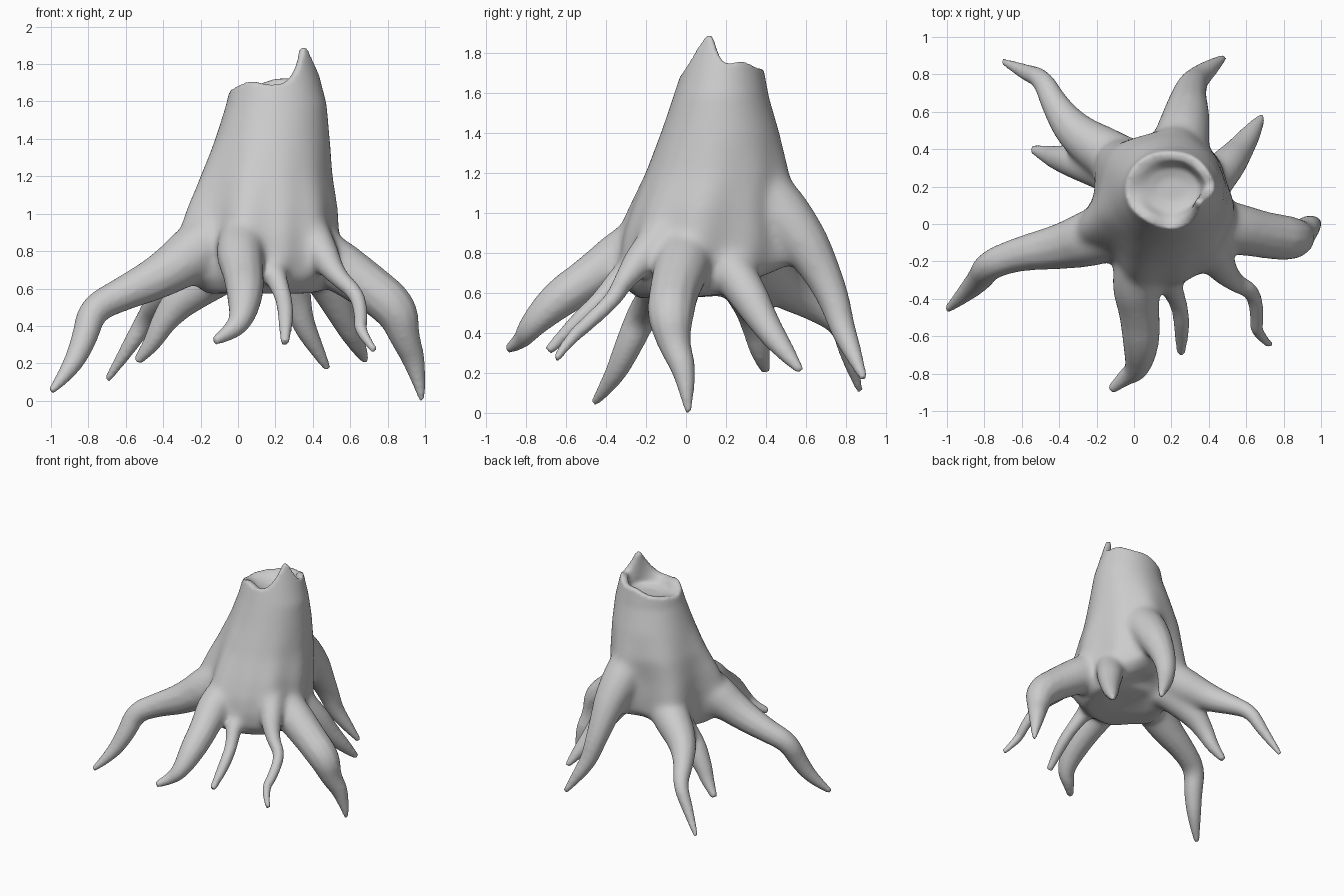
import bpy
import bmesh
import math

cube = bpy.data.objects.get("Cube")
if cube:
    bpy.data.objects.remove(cube, do_unlink=True)

# One plain bark colour
bark = bpy.data.materials.new("grey_bark")
bark.use_nodes = True
GREY = (0.6, 0.6, 0.6, 1.0)
bark.diffuse_color = GREY
bark.node_tree.nodes["Principled BSDF"].inputs["Base Color"].default_value = GREY

parts = []


def add_object(name, data):
    obj = bpy.data.objects.new(name, data)
    bpy.context.scene.collection.objects.link(obj)
    parts.append(obj)
    return obj


def root(name, *points):
    """Tapering root; each point is x, y, z, radius."""
    curve = bpy.data.curves.new(name, "CURVE")
    curve.dimensions = "3D"
    curve.bevel_depth = 1.0
    curve.bevel_resolution = 4
    curve.use_fill_caps = True
    spline = curve.splines.new("NURBS")
    spline.points.add(len(points) - 1)
    for p, (x, y, z, r) in zip(spline.points, points):
        p.co = (x, y, z, 1)
        p.radius = r
    spline.order_u = 3
    spline.use_endpoint_u = True
    spline.resolution_u = 6
    return add_object(name, curve)


def bump(angle, centre, width):
    """Smooth bump on a circle, angles in degrees."""
    d = (angle - centre + 180) % 360 - 180
    return math.exp(-(d / width) ** 2)


def rim_height(angle):
    return (1.68 + 0.12 * bump(angle, -44, 28) + 0.13 * bump(angle, -24, 20)
            + 0.08 * bump(angle, 30, 38) + 0.04 * bump(angle, 90, 25)
            + 0.03 * bump(angle, 235, 25) - 0.02 * bump(angle, 180, 25))


def flare(angle):
    """Buttress strength in the direction of each root."""
    return (1.25 * bump(angle, 198, 17) + 0.4 * bump(angle, 354, 18)
            + 0.75 * bump(angle, 250, 18) + 0.3 * bump(angle, 285, 12)
            + 0.45 * bump(angle, 315, 16) + 0.35 * bump(angle, 40, 16)
            + 1.1 * bump(angle, 75, 17) + 0.8 * bump(angle, 138, 22))


# Trunk: stacked ovals flaring into buttresses, underside arched up at the back,
# with a ragged rim and a shallow hollow on top
SEGMENTS = 72
bm = bmesh.new()
rings = []


def add_ring(cx, cy, rx, ry, height, spread=0.0, lean=0.0):
    ring = []
    for i in range(SEGMENTS):
        deg = 360 * i / SEGMENTS
        a = math.radians(deg)
        z = height(deg)
        s = 1 - lean * max(0, z - 1.68) + spread * flare(deg)
        ring.append(bm.verts.new((cx + rx * s * math.cos(a), cy + ry * s * math.sin(a), z)))
    rings.append(ring)


for cx, cy, rx, ry, spread, z, lift in (
        (0.14, 0.08, 0.2, 0.2, 0.0, 0.58, 0.1), (0.14, 0.08, 0.29, 0.31, 0.1, 0.57, 0.13),
        (0.15, 0.08, 0.33, 0.37, 0.3, 0.66, 0.1), (0.15, 0.08, 0.345, 0.375, 0.35, 0.78, 0.06),
        (0.15, 0.09, 0.35, 0.37, 0.32, 0.9, 0), (0.155, 0.11, 0.35, 0.355, 0.23, 1.03, 0),
        (0.16, 0.15, 0.335, 0.34, 0.1, 1.2, 0), (0.185, 0.17, 0.305, 0.295, 0.02, 1.4, 0),
        (0.205, 0.175, 0.27, 0.24, 0, 1.58, 0)):
    add_ring(cx, cy, rx, ry, lambda d: z + lift * bump(d, 85, 50), spread)
add_ring(0.205, 0.185, 0.25, 0.215, rim_height, lean=1.3)
add_ring(0.205, 0.185, 0.195, 0.165, lambda d: rim_height(d) - 0.01, lean=1.3)
add_ring(0.205, 0.185, 0.15, 0.12, lambda d: 1.64)
add_ring(0.205, 0.185, 0.08, 0.06, lambda d: 1.62)
for low, high in zip(rings, rings[1:]):
    for i in range(SEGMENTS):
        j = (i + 1) % SEGMENTS
        bm.faces.new((low[i], low[j], high[j], high[i]))
bm.faces.new(reversed(rings[0]))
bm.faces.new(rings[-1])
trunk_mesh = bpy.data.meshes.new("stump")
bm.to_mesh(trunk_mesh)
bm.free()
trunk = add_object("stump_with_roots", trunk_mesh)

# Thick side roots
root("right_root", (0.06, 0.02, 1.0, 0.14), (-0.18, -0.06, 0.83, 0.17),
     (-0.38, -0.12, 0.68, 0.125), (-0.62, -0.16, 0.57, 0.09), (-0.78, -0.22, 0.49, 0.08),
     (-0.82, -0.29, 0.33, 0.07), (-0.9, -0.37, 0.16, 0.05), (-1.0, -0.46, 0.05, 0.02))
root("left_root", (0.25, 0.03, 0.9, 0.14), (0.48, -0.01, 0.76, 0.15),
     (0.7, -0.06, 0.61, 0.125), (0.85, -0.08, 0.49, 0.12), (0.89, -0.06, 0.34, 0.08),
     (0.95, 0.0, 0.2, 0.06), (0.985, 0.01, 0.0, 0.016))

# Front roots
root("front_root", (0.06, -0.06, 0.95, 0.13), (0.0, -0.28, 0.82, 0.14),
     (0.03, -0.47, 0.68, 0.11), (0.04, -0.64, 0.57, 0.1), (0.02, -0.78, 0.43, 0.065),
     (-0.05, -0.82, 0.36, 0.045), (-0.125, -0.89, 0.32, 0.025))
root("front_thin_root", (0.16, -0.1, 0.82, 0.09), (0.18, -0.3, 0.71, 0.075),
     (0.24, -0.42, 0.57, 0.05), (0.26, -0.55, 0.45, 0.045), (0.25, -0.69, 0.31, 0.025))
root("front_left_root", (0.36, -0.04, 0.98, 0.1), (0.44, -0.2, 0.8, 0.1),
     (0.53, -0.31, 0.66, 0.055), (0.64, -0.36, 0.57, 0.042), (0.66, -0.5, 0.44, 0.038),
     (0.65, -0.58, 0.37, 0.033), (0.73, -0.65, 0.27, 0.02))

# Back roots
root("back_left_root", (0.34, 0.14, 0.84, 0.12), (0.48, 0.29, 0.63, 0.11),
     (0.56, 0.39, 0.45, 0.08), (0.63, 0.49, 0.31, 0.055), (0.685, 0.575, 0.21, 0.02))
root("back_root", (0.22, 0.27, 1.24, 0.14), (0.25, 0.43, 1.05, 0.16),
     (0.28, 0.58, 0.87, 0.13), (0.29, 0.67, 0.72, 0.1), (0.31, 0.74, 0.57, 0.08),
     (0.34, 0.78, 0.43, 0.065), (0.4, 0.83, 0.31, 0.05), (0.48, 0.89, 0.17, 0.02))
root("back_right_root", (0.1, 0.22, 0.88, 0.16), (-0.12, 0.36, 0.74, 0.15),
     (-0.31, 0.48, 0.63, 0.11), (-0.42, 0.63, 0.54, 0.075), (-0.49, 0.78, 0.44, 0.055),
     (-0.58, 0.81, 0.29, 0.045), (-0.7, 0.87, 0.11, 0.018))
root("back_right_short_root", (-0.05, 0.25, 0.7, 0.12), (-0.28, 0.33, 0.57, 0.11),
     (-0.4, 0.35, 0.42, 0.07), (-0.46, 0.37, 0.3, 0.05), (-0.54, 0.4, 0.21, 0.025))

# Fuse everything into one skin
bpy.ops.object.select_all(action="DESELECT")
for obj in parts:
    obj.select_set(True)
bpy.context.view_layer.objects.active = trunk
bpy.ops.object.convert(target="MESH")
bpy.context.view_layer.objects.active = trunk
bpy.ops.object.join()
trunk.data.materials.clear()
trunk.data.materials.append(bark)
remesh = trunk.modifiers.new("fuse", "REMESH")
remesh.mode = "VOXEL"
remesh.voxel_size = 0.013
remesh.use_smooth_shade = True
bpy.ops.object.convert(target="MESH")

# Melt the root joints into the trunk, keeping tips and rim crisp
joints = trunk.vertex_groups.new(name="joints")
for v in trunk.data.vertices:
    reach = math.hypot(v.co.x - 0.15, v.co.y - 0.1)
    weight = min(1, (0.65 - reach) / 0.2, (1.62 - v.co.z) / 0.15)
    if weight > 0:
        joints.add([v.index], weight, "REPLACE")
blend = trunk.modifiers.new("blend_joints", "SMOOTH")
blend.factor = 0.6
blend.iterations = 45
blend.vertex_group = joints.name
soften = trunk.modifiers.new("soften", "SMOOTH")
soften.factor = 0.5
soften.iterations = 8
bpy.ops.object.shade_smooth()
